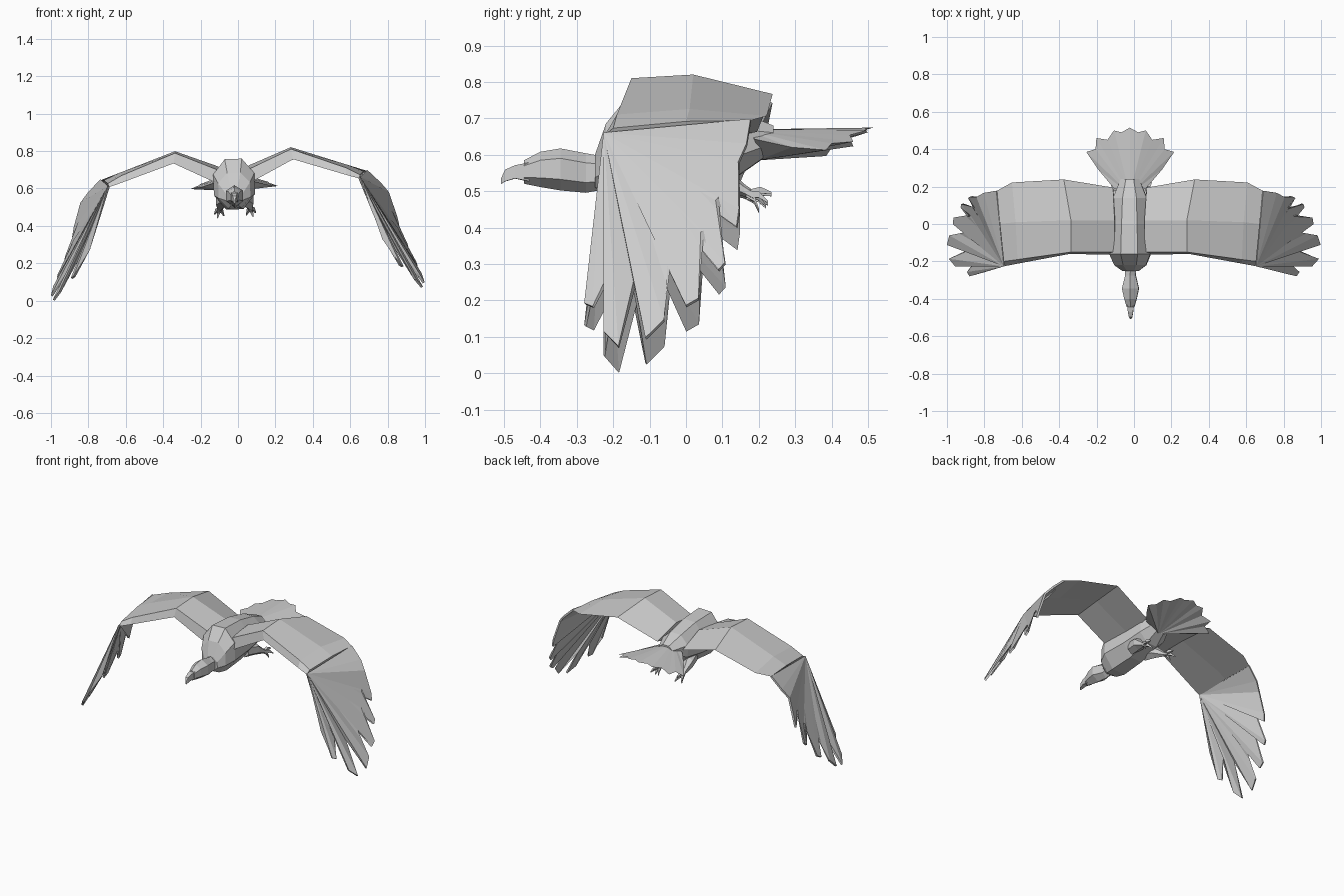
import bpy, bmesh
from math import radians, sin, cos, pi
from mathutils import Matrix

# The whole bird banks slightly, right wing up
BANK = (Matrix.Translation((-0.02, 0, 0.6)) @ Matrix.Rotation(radians(-2), 4, 'Y')
        @ Matrix.Translation((0, 0, -0.6)))


def build(name, verts, faces, thick=0):
    bm = bmesh.new()
    vs = [bm.verts.new(v) for v in verts]
    for f in faces:
        bm.faces.new([vs[i] for i in f])
    bmesh.ops.recalc_face_normals(bm, faces=bm.faces)
    me = bpy.data.meshes.new(name)
    bm.to_mesh(me)
    bm.free()
    ob = bpy.data.objects.new(name, me)
    bpy.context.collection.objects.link(ob)
    ob.matrix_world = BANK
    if thick:
        m = ob.modifiers.new("thickness", 'SOLIDIFY')
        m.thickness, m.offset = thick, 0
    return ob


def loft(name, rings):
    """Skin a list of equal-length closed rings and cap both ends."""
    n = len(rings[0])
    verts = [v for r in rings for v in r]
    faces = [tuple(range(n)), tuple(range(len(verts) - n, len(verts)))]
    for k in range(len(rings) - 1):
        for i in range(n):
            j = (i + 1) % n
            faces.append((k*n + i, k*n + j, (k+1)*n + j, (k+1)*n + i))
    return build(name, verts, faces)


def spine(name, sections, n=8):
    """Loft of upright n-gons: (x, y, z, half width, half height)."""
    def ring(x, y, z, w, h):
        k = 1 / cos(pi / n)
        return [(x + k*w*cos((i + .5)*2*pi/n), y, z + k*h*sin((i + .5)*2*pi/n)) for i in range(n)]
    return loft(name, [ring(*s) for s in sections])


def flip(pts, s):
    return [(s*x, y, z) for x, y, z in pts]


# Torso
spine("body", [(0, -.25, .555, .045, .045), (0, -.22, .59, .085, .095), (0, -.16, .623, .11, .135),
               (0, 0, .625, .10, .125), (0, .14, .63, .09, .09), (0, .24, .645, .05, .035)])

# Neck, head and hooked beak
spine("head", [(0, -.23, .55, .03, .04), (0, -.275, .55, .028, .047), (0, -.345, .56, .045, .05),
               (0, -.40, .56, .033, .042), (0, -.445, .553, .02, .028)], 6)
spine("beak", [(0, -.43, .553, .018, .026), (0, -.47, .553, .014, .018),
               (0, -.497, .543, .009, .016), (0, -.508, .528, .003, .008)], 4)

# Tail fan: drooping outer feathers with notched tips
half = [(.085, .19, .64), (.17, .29, .615), (.235, .385, .605), (.185, .40, .625), (.18, .46, .63),
        (.12, .45, .65), (.085, .50, .665), (.045, .49, .67)]
edge = flip(half, -1) + [(0, .515, .675)] + half[::-1]
n = len(edge)
tail = edge + [(0, .16, .67), (0, .20, .585)]
build("tail", tail, [(i, i + 1, c) for c in (n, n + 1) for i in range(n - 1)]
      + [(0, n, n + 1), (n - 1, n, n + 1)])

# Wing arm sections: lead, front top, middle top, trailing, underside
arm = [
    [(.07, -.165, .62), (.08, -.15, .70), (.08, .02, .72), (.09, .195, .66), (.07, .02, .63)],
    [(.32, -.16, .745), (.31, -.15, .80), (.31, .02, .81), (.35, .238, .755), (.33, .02, .755)],
    [(.60, -.212, .652), (.60, -.19, .69), (.61, .01, .705), (.63, .222, .685), (.60, .01, .672)],
    [(.67, -.225, .63), (.675, -.20, .65), (.695, 0, .668), (.71, .178, .67), (.68, 0, .645)],
]
# Wing hand outline: leading edge, six blunt feathers with notches, trailing edge
hand = [(.67, -.225, .635), (.785, -.25, .30),
        (.87, -.277, .16), (.885, -.255, .15), (.84, -.20, .26),
        (.95, -.225, .08), (.985, -.185, .037), (.88, -.14, .22),
        (.995, -.11, .06), (.98, -.06, .11), (.885, -.045, .28),
        (.96, .00, .15), (.955, .035, .17), (.865, .045, .36),
        (.915, .09, .25), (.91, .108, .27), (.84, .085, .45),
        (.87, .14, .37), (.86, .147, .42), (.82, .145, .55),
        (.78, .167, .60), (.71, .178, .67)]

for s, side in ((1, "right"), (-1, "left")):
    loft(side + "_wing_arm", [flip(r, s) for r in arm])
    build(side + "_wing_hand", flip(hand, s),
          [(0, i, i + 1) for i in range(1, len(hand) - 1)], 0.012)
    # Tucked leg and talons
    spine(side + "_leg", [(s*.05, .02, .55, .03, .04), (s*.065, .10, .535, .035, .035),
                          (s*.08, .16, .50, .013, .015), (s*.085, .185, .485, .014, .012)], 6)
    for k, (x, y, z) in enumerate([(.085, .235, .50), (.11, .225, .475), (.06, .22, .465), (.095, .20, .455)]):
        spine(f"{side}_talon_{k}", [(s*.083, .165, .49, .009, .009),
                                    (s*(x + .083)/2, (y + .175)/2, z/2 + .25, .008, .009),
                                    (s*x, y, z - .008, .002, .003)], 4)
